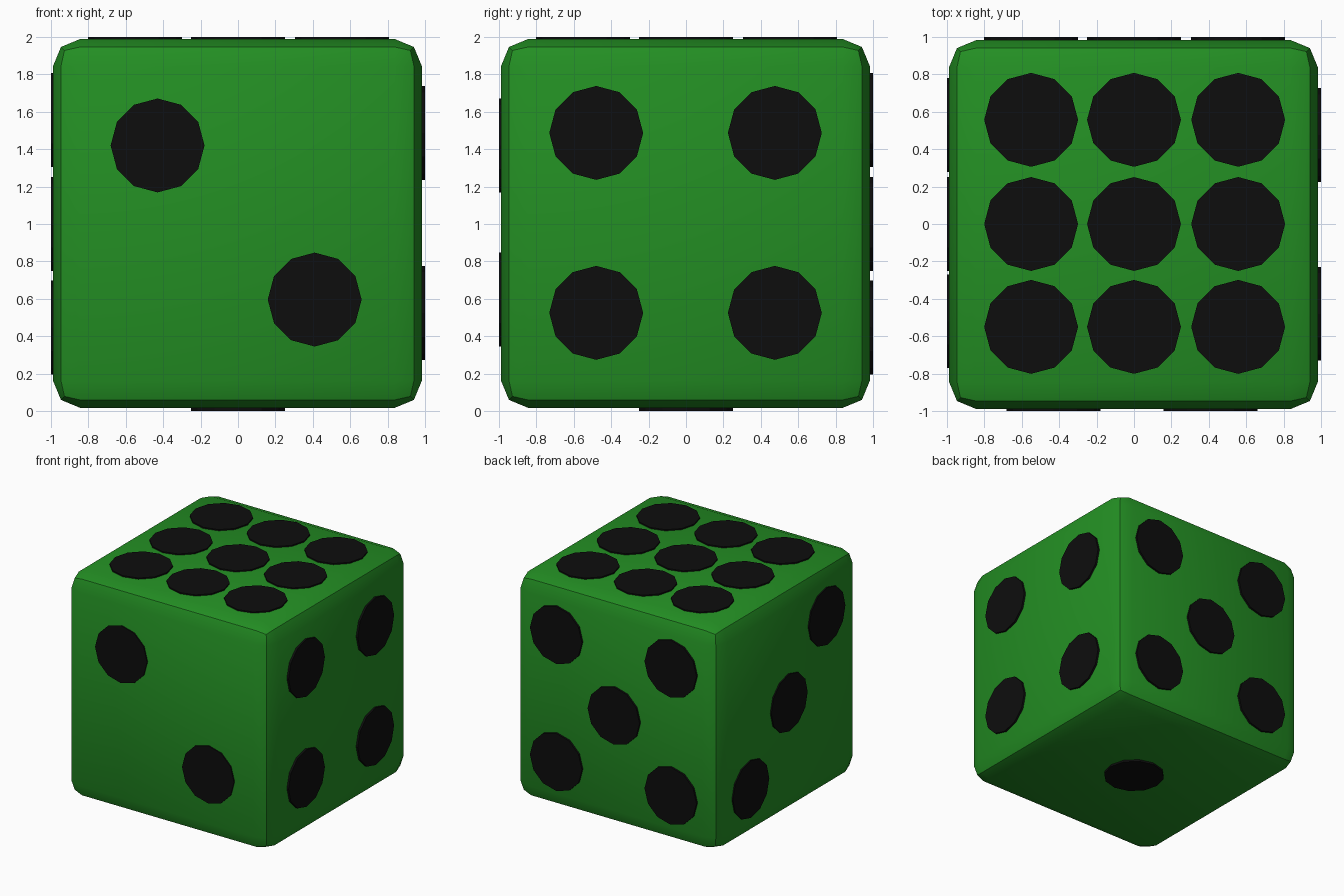
import bpy, bmesh, math
from mathutils import Vector, Matrix

if "Cube" in bpy.data.objects:
    bpy.data.objects.remove(bpy.data.objects["Cube"])


def material(name, rgb):
    m = bpy.data.materials.new(name)
    m.diffuse_color = (*rgb, 1)
    m.use_nodes = True
    m.node_tree.nodes["Principled BSDF"].inputs["Base Color"].default_value = m.diffuse_color
    return m


GREEN = material("green", (0.017, 0.275, 0.017))
BLACK = material("black", (0.004, 0.004, 0.004))


def add_object(name, bm, mat):
    me = bpy.data.meshes.new(name)
    bm.to_mesh(me)
    bm.free()
    ob = bpy.data.objects.new(name, me)
    bpy.context.collection.objects.link(ob)
    me.materials.append(mat)
    return ob


# rounded cube body with two-segment bevel
bm = bmesh.new()
bmesh.ops.create_cube(bm, size=1.972, matrix=Matrix.Translation((-0.003, -0.003, 1.003)))
bmesh.ops.bevel(bm, geom=bm.edges[:], offset=0.145, segments=2, profile=0.5, affect='EDGES')
bmesh.ops.recalc_face_normals(bm, faces=bm.faces[:])
body = add_object("die_body", bm, GREEN)
bpy.context.view_layer.objects.active = body
body.select_set(True)
bpy.ops.object.shade_smooth_by_angle(angle=math.radians(30))

# pip centres per side: outward direction and positions on the outer plane
LO, HI = -0.55, 0.557
sides = {
    "front": ((0, -1, 0), [(-0.43, -1, 1.42), (0.41, -1, 0.596)]),
    "right": ((1, 0, 0), [(1, y, z) for y in (-0.48, 0.475) for z in (0.525, 1.487)]),
    "top": ((0, 0, 1), [(x, y, 2) for x in (LO, 0, HI) for y in (LO, 0, HI)]),
    "bottom": ((0, 0, -1), [(0, 0, 0)]),
    "left": ((-1, 0, 0), [(-1, -0.52, 1.556), (-1, 0, 1.0), (-1, 0.53, 0.447)]),
    "back": ((0, 1, 0), [(x, 1, z) for x in (LO, HI) for z in (0.447, 1.556)] + [(0, 1, 1.0)]),
}

# twelve-sided discs standing slightly proud of each side
DEPTH = 0.04
for side, (n, centres) in sides.items():
    n = Vector(n)
    rot = n.to_track_quat('Z', 'Y').to_matrix().to_4x4()
    bm = bmesh.new()
    for c in centres:
        bmesh.ops.create_cone(bm, cap_ends=True, segments=12, radius1=0.251, radius2=0.251,
                              depth=DEPTH, matrix=Matrix.Translation(Vector(c) - n * DEPTH / 2) @ rot)
    add_object(side + "_pips", bm, BLACK)
